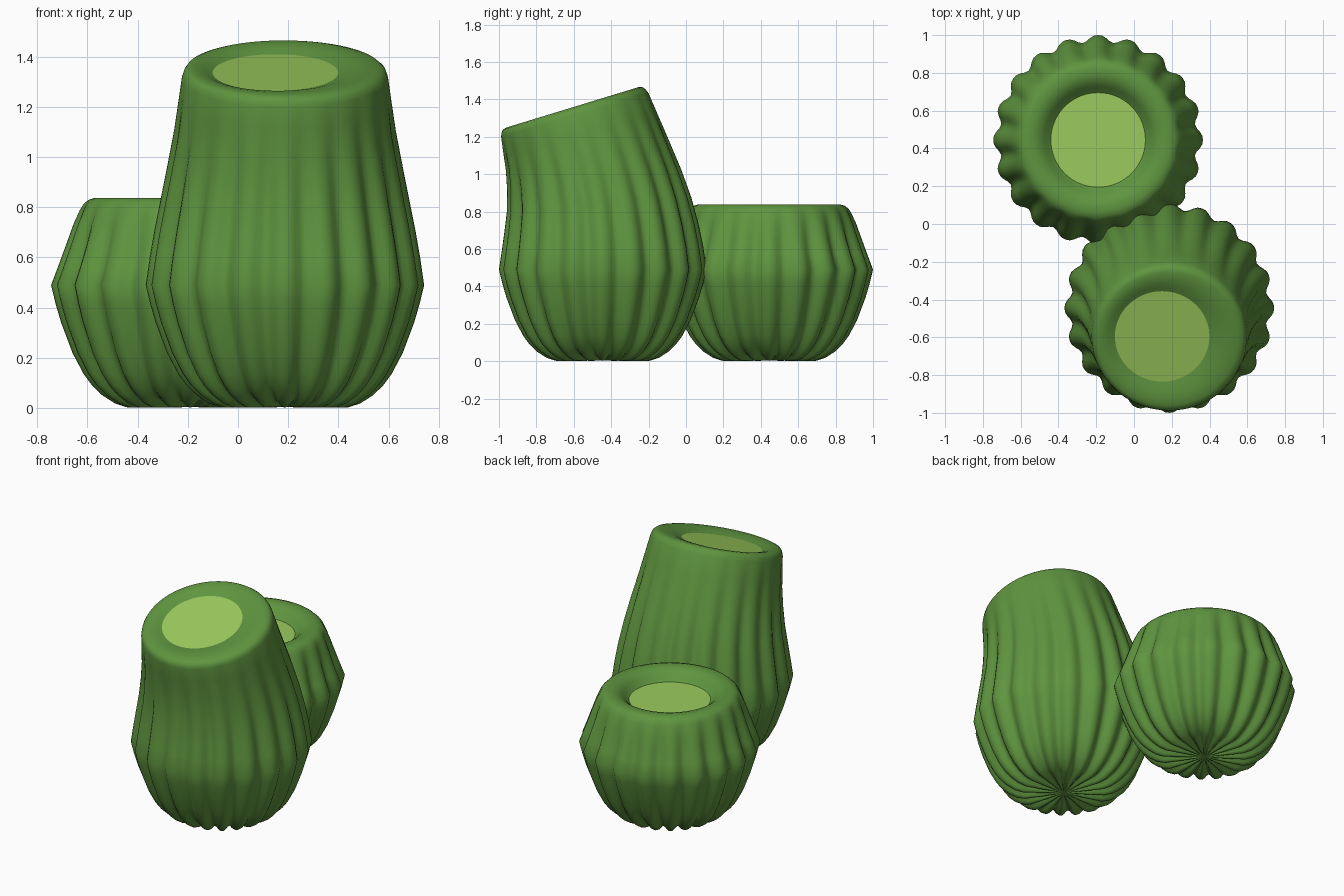
import bpy, bmesh
from math import sin, cos, pi, radians

RIBS = 20
SEG = RIBS * 8


def material(name, color):
    m = bpy.data.materials.new(name)
    m.diffuse_color = (*color, 1)
    return m


GREEN = material("skin_green", (0.115, 0.30, 0.05))
LIGHT = material("flesh_green", (0.33, 0.60, 0.11))

# Rows: radius, height, groove inset, groove lift, shift x, shift y, tilt (degrees)
BASE = [
    (0.06, 0.004, 0, 0.006), (0.16, 0.002, 0.0, 0.022), (0.25, 0.002, 0.008, 0.03),
    (0.30, 0.018, 0.018, 0.026), (0.35, 0.05, 0.026, 0.022), (0.39, 0.088, 0.032, 0.016),
    (0.425, 0.135, 0.035, 0.01), (0.47, 0.22, 0.036, 0.005), (0.515, 0.34, 0.036, 0.0),
    (0.537, 0.415, 0.036, 0.0), (0.555, 0.49, 0.036, 0.0),
]
SHORT_TOP = [
    (0.525, 0.57, 0.035, 0), (0.492, 0.66, 0.028, 0), (0.465, 0.735, 0.017, 0),
    (0.440, 0.79, 0.008, 0), (0.424, 0.815, 0.004, 0), (0.405, 0.83, 0, 0),
    (0.38, 0.838, 0, 0), (0.345, 0.837, 0, 0), (0.315, 0.828, 0, 0),
    (0.285, 0.805, 0, 0), (0.265, 0.782, 0, 0), (0.25, 0.77, 0, 0),
]
TALL_TOP = [
    (0.539, 0.60, 0.035, 0, 0, -0.001, 1), (0.520, 0.71, 0.033, 0, 0, -0.007, 2.5),
    (0.494, 0.84, 0.028, 0, 0, -0.02, 4.5), (0.468, 0.97, 0.02, 0, 0, -0.047, 7.5),
    (0.442, 1.105, 0.012, 0, 0, -0.084, 11), (0.425, 1.22, 0.005, 0, 0, -0.12, 14),
    (0.411, 1.315, 0.001, 0, 0, -0.149, 16.5), (0.403, 1.337, 0, 0, 0, -0.157, 17),
    (0.39, 1.351, 0, 0, -0.003, -0.161, 17), (0.37, 1.357, 0, 0, -0.008, -0.163, 17),
    (0.335, 1.357, 0, 0, -0.018, -0.162, 17), (0.30, 1.352, 0, 0, -0.028, -0.159, 17),
    (0.27, 1.343, 0, 0, -0.036, -0.153, 17), (0.25, 1.337, 0, 0, -0.038, -0.15, 17),
]


def ring(bm, row, center):
    r, z, inset, lift, dx, dy, tilt = (tuple(row) + (0, 0, 0))[:7]
    t = radians(tilt)
    verts = []
    for i in range(SEG):
        a = 2 * pi * i / SEG
        groove = ((1 - cos(RIBS * a)) / 2) ** 1.4
        rr = r - inset * groove
        x, y = rr * cos(a), rr * sin(a)
        verts.append(bm.verts.new((center[0] + dx + x, center[1] + dy + y * cos(t),
                                   z + lift * groove + y * sin(t))))
    return verts


def finish(bm, name, mat):
    bmesh.ops.recalc_face_normals(bm, faces=bm.faces)
    for f in bm.faces:
        f.smooth = True
    me = bpy.data.meshes.new(name)
    bm.to_mesh(me)
    bm.free()
    me.materials.append(mat)
    ob = bpy.data.objects.new(name, me)
    bpy.context.collection.objects.link(ob)


def stem(name, center, rows):
    # Ribbed body with rolled rim
    bm = bmesh.new()
    rings = [ring(bm, row, center) for row in rows]
    for lo, hi in zip(rings, rings[1:]):
        for i in range(SEG):
            j = (i + 1) % SEG
            bm.faces.new((lo[i], lo[j], hi[j], hi[i]))
    tip = bm.verts.new((center[0], center[1], 0.005))
    for i in range(SEG):
        bm.faces.new((tip, rings[0][(i + 1) % SEG], rings[0][i]))
    finish(bm, name + "_body", GREEN)

    # Pale cut face inside the rim
    bm = bmesh.new()
    cap = bm.faces.new(ring(bm, rows[-1], center))
    up = cap.normal
    cap.normal_update()
    if cap.normal.z < 0:
        cap.normal_flip()
    me = bpy.data.meshes.new(name + "_cut_face")
    bm.to_mesh(me)
    bm.free()
    me.materials.append(LIGHT)
    ob = bpy.data.objects.new(name + "_cut_face", me)
    bpy.context.collection.objects.link(ob)


stem("short_stem", (-0.19, 0.445), BASE + SHORT_TOP)
stem("tall_stem", (0.187, -0.445), BASE + TALL_TOP)
